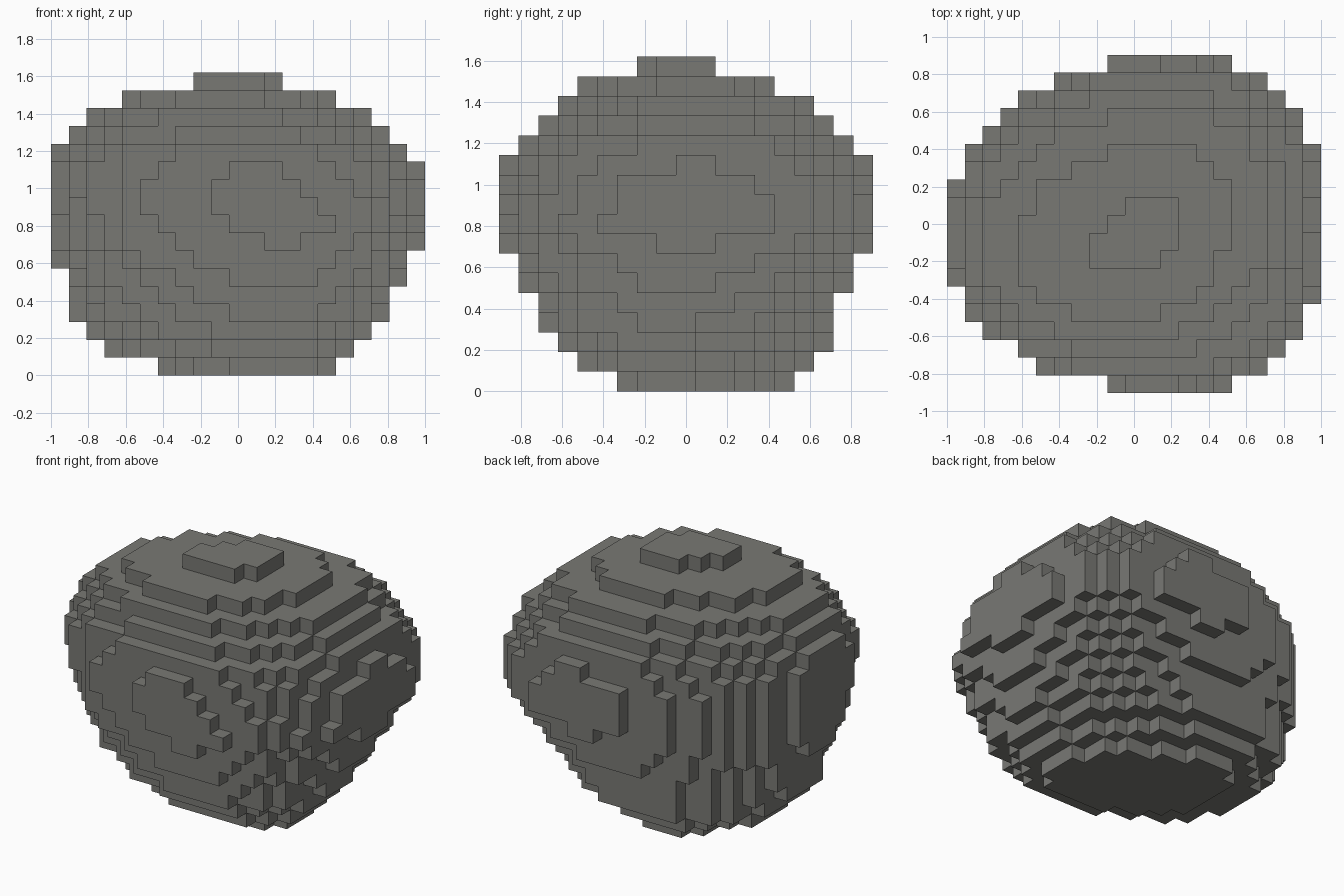
import bpy
import bmesh
from mathutils import Vector

cube = bpy.data.objects.get("Cube")
if cube:
    bpy.data.objects.remove(cube, do_unlink=True)

# Block size and overall block counts
SIZE = Vector((21, 19, 17))
STEP = 2 / SIZE.x

# Extent of each layer from the ground up: west, east, south, north
EXTENTS = [
    (6, 16, 6, 15), (3, 17, 4, 16), (2, 17.8, 3, 17), (1.2, 18.7, 2.2, 17),
    (1, 19, 1.8, 17.2), (0.7, 19.7, 1.3, 17.7), (0.35, 20, 0.9, 18.1), (0.1, 20.53, 0.46, 18.55),
    (0, 21.2, 0.25, 18.8), (0, 21, 0.15, 18.8), (0, 20.9, 0.3, 18.8), (0, 20.53, 0.46, 18.53),
    (0.25, 20, 0.9, 18), (1, 19, 2, 17), (2, 18, 3, 16), (4, 16, 4, 14),
    (8, 13.2, 6.8, 11),
]

# Where each side bulges furthest, at the base, the middle and the crown
SOUTH_BULGE = (13, 12.9, 9.3)
NORTH_BULGE = (7.5, 12.8, 12.5)
WEST_BULGE = (11, 9.3, 7.8)
EAST_BULGE = (7.5, 9.7, 10.7)
# Fullness of the corners at the same heights
WEST_FULLNESS = (1.95, 2.13, 2.1)
EAST_FULLNESS = (1.9, 2.4, 2.1)


def blend(keys, layer):
    """Blend base, middle and crown values by height."""
    base, middle, crown = keys
    t = layer / 8 - 1
    return middle + t * (crown - middle if t > 0 else middle - base)


def bulge(keys, layer, low, high):
    """Bulge position, kept inside the layer."""
    return min(max(blend(keys, layer), low + 1), high - 1)


def layer_cells(layer):
    """Cells of one layer, with each corner rounded by a quarter superellipse."""
    west, east, south, north = EXTENTS[layer]
    side_x = {False: bulge(SOUTH_BULGE, layer, west, east),
              True: bulge(NORTH_BULGE, layer, west, east)}
    side_y = {False: bulge(WEST_BULGE, layer, south, north),
              True: bulge(EAST_BULGE, layer, south, north)}
    power = {False: blend(WEST_FULLNESS, layer), True: blend(EAST_FULLNESS, layer)}
    cells = set()
    for i in range(int(SIZE.x)):
        for j in range(int(SIZE.y)):
            x, y = i + 0.5, j + 0.5
            inside = west < x < east and south < y < north
            for to_east in (False, True):
                for to_north in (False, True):
                    cx, cy = side_x[to_north], side_y[to_east]
                    if (x > cx) != to_east or (y > cy) != to_north:
                        continue
                    rx = east - cx if to_east else cx - west
                    ry = north - cy if to_north else cy - south
                    p = power[to_east]
                    reach = (abs(x - cx) / rx) ** p + (abs(y - cy) / ry) ** p
                    inside = inside and reach <= 1
            if inside:
                cells.add((i, j, layer))
    return cells


def block_mesh(cells, name):
    """Skin a set of cells with square faces on the outside only."""
    bm = bmesh.new()
    corners = {}

    def corner(p):
        key = tuple(p)
        if key not in corners:
            centred = Vector((p[0] - SIZE.x / 2, p[1] - SIZE.y / 2, p[2]))
            corners[key] = bm.verts.new(centred * STEP)
        return corners[key]

    for cell in cells:
        for axis in range(3):
            for side in (0, 1):
                neighbour = list(cell)
                neighbour[axis] += 2 * side - 1
                if tuple(neighbour) in cells:
                    continue
                loop = []
                for a, b in ((0, 0), (1, 0), (1, 1), (0, 1)):
                    p = list(cell)
                    p[axis] += side
                    p[(axis + 1) % 3] += a
                    p[(axis + 2) % 3] += b
                    loop.append(corner(p))
                bm.faces.new(loop if side else loop[::-1])
    mesh = bpy.data.meshes.new(name)
    bm.to_mesh(mesh)
    bm.free()
    return mesh


# Stone material
stone = bpy.data.materials.new("stone grey")
stone.use_nodes = True
colour = (0.19, 0.19, 0.175, 1)
stone.diffuse_color = colour
stone.node_tree.nodes["Principled BSDF"].inputs["Base Color"].default_value = colour

# Boulder
blocks = set()
for level in range(len(EXTENTS)):
    blocks |= layer_cells(level)
boulder = bpy.data.objects.new("boulder", block_mesh(blocks, "boulder"))
boulder.data.materials.append(stone)
bpy.context.collection.objects.link(boulder)
